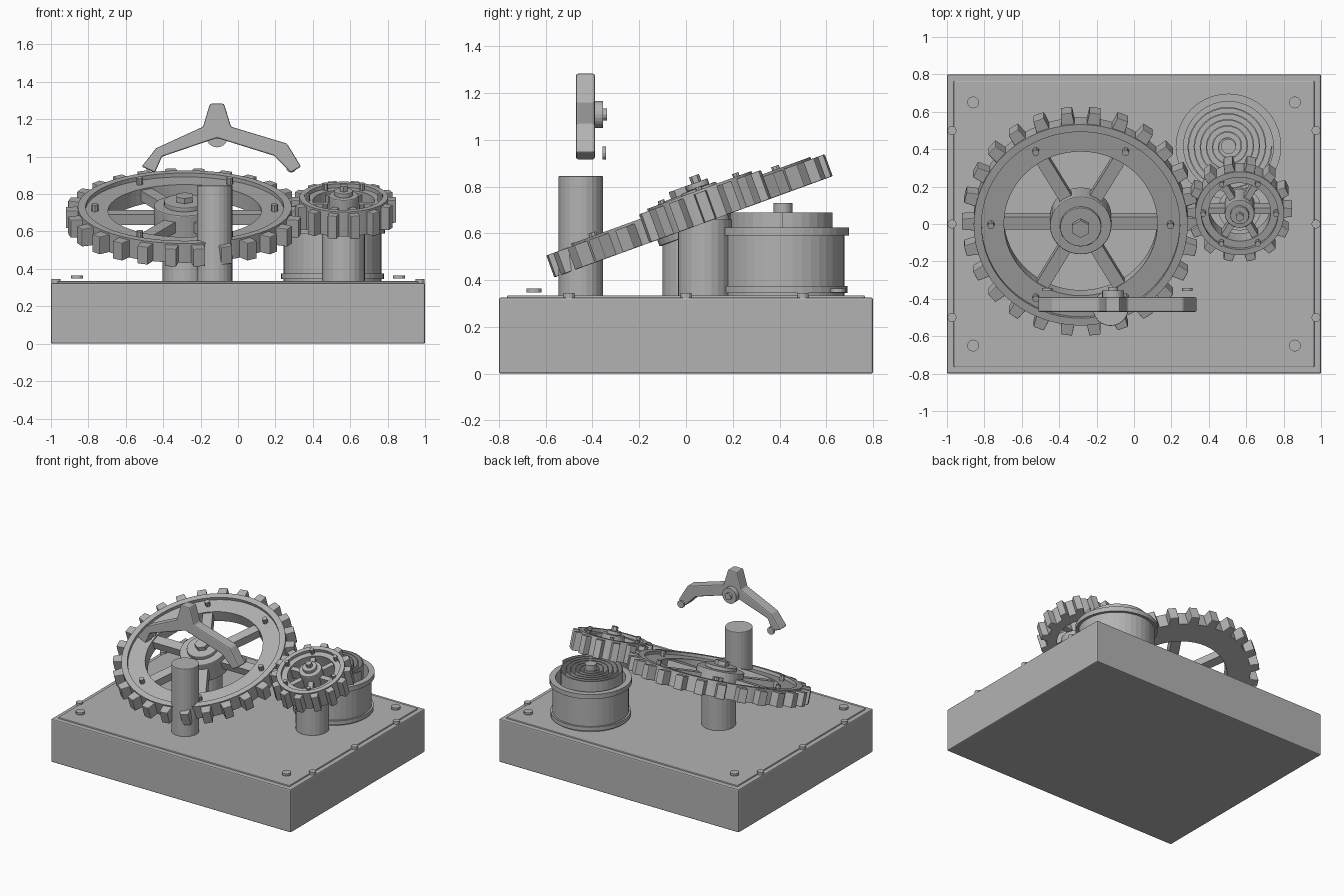
import bpy, bmesh, math
from mathutils import Matrix, Vector

if "Cube" in bpy.data.objects:
    bpy.data.objects.remove(bpy.data.objects["Cube"], do_unlink=True)

GREY = 0.45
grey = bpy.data.materials.new("machined grey")
grey.use_nodes = True
grey.diffuse_color = (GREY, GREY, GREY, 1)
grey.node_tree.nodes["Principled BSDF"].inputs["Base Color"].default_value = (GREY, GREY, GREY, 1)


def finish(bm, name, matrix=Matrix(), bevel=0):
    bmesh.ops.recalc_face_normals(bm, faces=bm.faces)
    mesh = bpy.data.meshes.new(name)
    bm.to_mesh(mesh)
    bm.free()
    mesh.materials.append(grey)
    obj = bpy.data.objects.new(name, mesh)
    bpy.context.collection.objects.link(obj)
    obj.matrix_world = matrix
    if bevel:
        mod = obj.modifiers.new("soft edges", 'BEVEL')
        mod.width, mod.segments = bevel, 2
    return obj


def box(name, size, centre, matrix=Matrix(), bevel=0):
    bm = bmesh.new()
    bmesh.ops.create_cube(bm, size=1)
    bmesh.ops.scale(bm, vec=size, verts=bm.verts)
    return finish(bm, name, matrix @ Matrix.Translation(centre), bevel)


def cylinder(name, radius, z0, z1, x=0, y=0, matrix=Matrix(), sides=32, bevel=0):
    bm = bmesh.new()
    bmesh.ops.create_cone(bm, cap_ends=True, segments=sides, radius1=radius, radius2=radius, depth=z1 - z0)
    return finish(bm, name, matrix @ Matrix.Translation((x, y, (z0 + z1) / 2)), bevel)


def lathe(name, profile, matrix, sides):
    """Ring made by turning a closed (radius, z) profile."""
    bm = bmesh.new()
    rings = []
    for i in range(sides):
        a = math.tau * i / sides
        rings.append([bm.verts.new((r * math.cos(a), r * math.sin(a), z)) for r, z in profile])
    n = len(profile)
    for i in range(sides):
        a, b = rings[i], rings[(i + 1) % sides]
        for j in range(n):
            k = (j + 1) % n
            bm.faces.new((a[j], b[j], b[k], a[k]))
    return finish(bm, name, matrix)


def prism(name, outline, depth, matrix, bevel=0):
    """Extrude a flat outline along its local z, from zero to depth."""
    bm = bmesh.new()
    face = bm.faces.new([bm.verts.new((x, y, 0)) for x, y in outline])
    top = bmesh.ops.extrude_face_region(bm, geom=[face])
    verts = [v for v in top["geom"] if isinstance(v, bmesh.types.BMVert)]
    bmesh.ops.translate(bm, vec=(0, 0, depth), verts=verts)
    return finish(bm, name, matrix, bevel)


def gear(name, matrix, teeth, tip, rim, lip, hole, half, tooth, spoke, hub, boss, bolt):
    # rim with a raised outer lip
    lathe(name + "_rim", [(rim, -half), (rim, half + .01), (lip, half + .01), (lip, half - .012),
                          (hole, half - .012), (hole, -half)], matrix, 64)
    # tapered teeth
    root = rim - .015
    outline = [(root, -tooth / 2), (tip, -tooth * .4), (tip, tooth * .4), (root, tooth / 2)]
    for i in range(teeth):
        turn = Matrix.Rotation(math.tau * i / teeth, 4, 'Z')
        prism(name + "_tooth", outline, 2 * half, matrix @ turn @ Matrix.Translation((0, 0, -half)), .004)
    # spokes and rim bolts
    for i in range(6):
        turn = matrix @ Matrix.Rotation(math.tau * i / 6, 4, 'Z')
        box(name + "_spoke", (hole + .01 - hub * .5, spoke, half * 1.2),
            ((hole + .01 + hub * .5) / 2, 0, 0), turn)
        cylinder(name + "_rim_bolt", bolt, half - .02, half + .025, (lip + hole) / 2 + .01, 0, turn, 8)
    # hub, boss and hexagonal nut
    cylinder(name + "_hub", hub, -half - .03, half + .02, matrix=matrix, bevel=.006)
    cylinder(name + "_boss", boss, half + .02, half + .045, matrix=matrix, bevel=.004)
    cylinder(name + "_nut", boss * .45, half + .04, half + .075, matrix=matrix, sides=6)


# base box and top plate
box("base", (2, 1.6, .325), (0, 0, .1625), bevel=.008)
box("top_plate", (1.93, 1.53, .03), (0, 0, .32), bevel=.006)
for sx in (-1, 1):
    for sy in (-1, 1):
        cylinder("corner_bolt", .032, .348, .365, sx * .86, sy * .65, sides=12)
    for y in (-.5, 0, .5):
        cylinder("edge_bolt", .024, .322, .345, sx * .973, y, sides=12)

# posts
cylinder("front_post", .095, .33, .845, -.125, -.45, sides=24, bevel=.004)
cylinder("large_gear_post", .118, .33, .64, -.285, .017, sides=24)
cylinder("small_gear_post", .115, .33, .66, .565, .08, sides=24)

# tilted gears
tilt = Matrix.Rotation(math.radians(20), 4, 'X')
gear("large_gear", Matrix.Translation((-.285, .015, .675)) @ tilt, 26, .635, .572, .53, .41,
     .05, .075, .07, .165, .11, .018)
gear("small_gear", Matrix.Translation((.565, .082, .715)) @ tilt, 14, .28, .237, .205, .165,
     .065, .06, .035, .08, .05, .015)

# spring drum
drum = Matrix.Translation((.505, .415, 0))
lathe("drum_wall", [(.262, .33), (.262, .6), (.24, .6), (.24, .36), (.02, .36), (.02, .33)], drum, 40)
lathe("drum_lower_flange", [(.275, .345), (.275, .375), (.25, .375), (.25, .345)], drum, 40)
lathe("drum_upper_flange", [(.282, .59), (.282, .625), (.24, .625), (.24, .59)], drum, 40)
cylinder("drum_arbor", .04, .34, .73, matrix=drum, sides=16)

# coiled spring: a ribbon wound from the arbor outward
bm = bmesh.new()
turns, steps = 6, 32
previous = None
for i in range(turns * steps + 1):
    a = math.tau * i / steps
    r = .04 + .195 * i / (turns * steps)
    pair = [bm.verts.new((r * math.cos(a), r * math.sin(a), z)) for z in (.4, .69)]
    if previous:
        bm.faces.new((previous[0], pair[0], pair[1], previous[1]))
    previous = pair
spring = finish(bm, "coiled_spring", drum)
thick = spring.modifiers.new("ribbon thickness", 'SOLIDIFY')
thick.thickness = .007

# rocking anchor with two arms
upright = Matrix.Rotation(math.radians(90), 4, 'X')
anchor = [(-.15, 1.283), (-.075, 1.283), (-.037, 1.16), (.262, 1.07), (.337, .947), (.283, .914),
          (.192, 1.005), (-.112, 1.1), (-.406, 1.0), (-.444, .915), (-.515, .947), (-.438, 1.045),
          (-.187, 1.16)]
prism("anchor", anchor, .08, Matrix.Translation((0, -.39, 0)) @ upright, .008)
pivot = Matrix.Translation((-.112, -.39, 1.108)) @ upright
cylinder("anchor_pivot", .058, -.035, .01, matrix=pivot, sides=24)
cylinder("anchor_pivot_pin", .026, -.052, 0, matrix=pivot, sides=12)
for x in (-.465, .285):
    cylinder("pallet_pin", .028, -.008, .008, matrix=Matrix.Translation((x, -.35, .943)) @ upright, sides=12)
